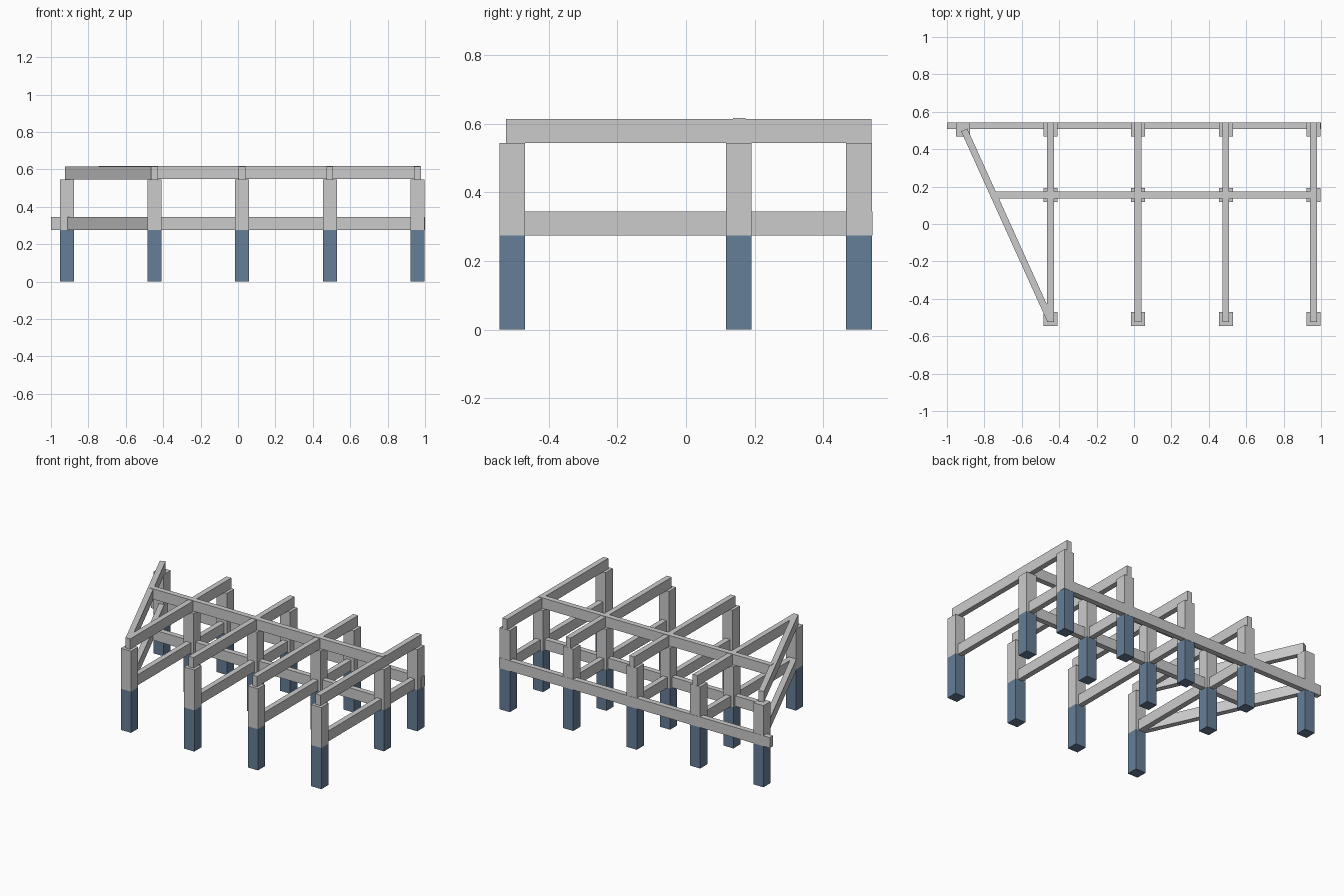
import bpy, math

if "Cube" in bpy.data.objects:
    bpy.data.objects.remove(bpy.data.objects["Cube"])

W = 0.075        # post width
B = 0.036        # beam thickness
H = 0.07         # beam height
Z_LOW = 0.275    # top of the footings, underside of lower beams
Z_TOP = 0.545    # top of posts, underside of upper beams

blue = bpy.data.materials.new("footing_blue")
blue.diffuse_color = (0.13, 0.21, 0.31, 1)
blue.use_nodes = True
blue.node_tree.nodes["Principled BSDF"].inputs["Base Color"].default_value = blue.diffuse_color


def box(name, center, size, angle=0.0, mat=None):
    bpy.ops.mesh.primitive_cube_add(size=1, location=center)
    ob = bpy.context.object
    ob.name = name
    ob.scale = size
    ob.rotation_euler.z = angle
    if mat:
        ob.data.materials.append(mat)
    return ob


def beam(name, a, b, z):
    """Horizontal beam between plan points a and b, underside at z."""
    dx, dy = b[0] - a[0], b[1] - a[1]
    box(name, ((a[0] + b[0]) / 2, (a[1] + b[1]) / 2, z + H / 2),
        (math.hypot(dx, dy), B, H), math.atan2(dy, dx))


frames = [-0.447, 0.021, 0.491, 0.96]
rows = [-0.507, 0.154, 0.505]

# Posts on blue footings; the back row has one extra at the left
spots = [(x, y) for x in frames for y in rows] + [(-0.915, rows[2])]
for x, y in spots:
    box("footing", (x, y, Z_LOW / 2), (W, W, Z_LOW), mat=blue)
    box("post", (x, y, (Z_LOW + Z_TOP) / 2), (W, W, Z_TOP - Z_LOW))

# Front-to-back beams on each frame
for x in frames:
    beam("lower_cross_beam", (x, -0.525), (x, 0.54), Z_LOW)
    beam("upper_cross_beam", (x, -0.525), (x, 0.542), Z_TOP)

# Slanted beams at the left side
beam("lower_slanted_beam", (-0.447, -0.515), (-0.908, 0.503), Z_LOW)
beam("upper_slanted_beam", (-0.447, -0.515), (-0.908, 0.503), Z_TOP)

# Long beams along the middle and back rows
beam("lower_middle_beam", (-0.745, 0.155), (0.975, 0.155), Z_LOW)
beam("upper_middle_beam", (-0.745, 0.155), (0.975, 0.155), Z_TOP + 0.003)
beam("lower_back_beam", (-1.0, 0.526), (1.0, 0.526), Z_LOW)
